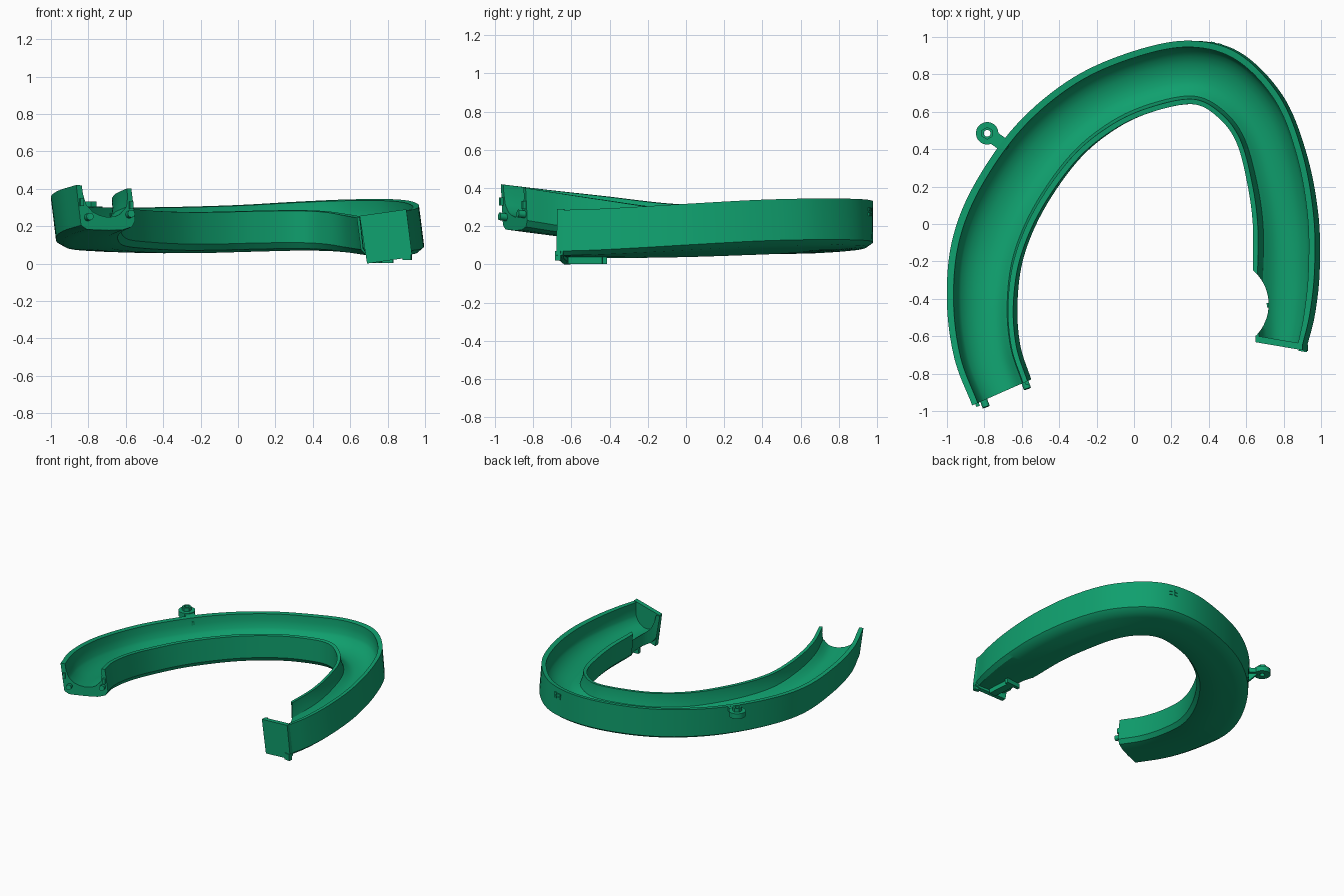
import bpy, bmesh, math
from mathutils import Vector, Matrix

if "Cube" in bpy.data.objects:
    bpy.data.objects.remove(bpy.data.objects["Cube"])

green = bpy.data.materials.new("green")
green.diffuse_color = (0.005, 0.35, 0.155, 1)
green.use_nodes = True
green.node_tree.nodes["Principled BSDF"].inputs["Base Color"].default_value = green.diffuse_color

# Rail stations: outer x, y, inner x, y, outer rim z, inner rim z, outward lean of the base
STATIONS = [
    (-.865, -.97, -.57, -.84, .42, .40, -.13),
    (-.96, -.72, -.63, -.65, .39, .37, -.13),
    (-1, -.42, -.645, -.42, .357, .335, -.13),
    (-.975, -.1, -.605, -.17, .32, .30, -.1),
    (-.86, .2, -.49, .09, .305, .285, -.08),
    (-.63, .53, -.3, .35, .30, .275, -.05),
    (-.33, .78, -.1, .51, .303, .275, -.02),
    (0, .925, .1, .6, .313, .28, 0),
    (.3, .98, .32, .64, .33, .282, 0),
    (.56, .91, .46, .56, .342, .275, .05),
    (.78, .68, .55, .43, .345, .26, .08),
    (.9, .38, .605, .22, .338, .25, .1),
    (.96, .05, .635, 0, .32, .245, .12),
    (.965, -.25, .635, -.25, .302, .245, .13),
    (.94, -.48, .635, -.45, .29, .25, .13),
    (.9, -.65, .65, -.62, .285, .253, .12),
]
# Channel cross-section: fraction from outer to inner wall, depth below the rim
SECTION = [(0, 0), (.10, 0), (.105, .05), (.14, .10), (.17, .115), (.25, .14), (.36, .155),
           (.5, .162), (.64, .155), (.74, .14), (.82, .115), (.87, .10), (.91, .05), (.92, 0),
           (1, 0), (1, .17), (.93, .205), (.75, .225), (.5, .232), (.25, .235), (.1, .235), (0, .215)]


def station(t):
    """Catmull-Rom blend of the stations."""
    n = len(STATIONS)
    i = min(int(t), n - 2)
    f = t - i
    b, c = STATIONS[i], STATIONS[i + 1]
    a = STATIONS[i - 1] if i else [2 * p - q for p, q in zip(b, c)]
    d = STATIONS[i + 2] if i + 2 < n else [2 * q - p for p, q in zip(b, c)]
    return [.5 * (2 * q + (r - p) * f + (2 * p - 5 * q + 4 * r - s) * f * f
                  + (3 * q - p - 3 * r + s) * f ** 3) for p, q, r, s in zip(a, b, c, d)]


def track_point(t, u, depth):
    ox, oy, ix, iy, oz, iz, lean = station(t)
    o, i = Vector((ox, oy, oz)), Vector((ix, iy, iz))
    out = Vector((ox - ix, oy - iy, 0)).normalized()
    return o.lerp(i, u) + out * lean * depth - Vector((0, 0, depth))


def finish(name, bm):
    bmesh.ops.recalc_face_normals(bm, faces=bm.faces)
    me = bpy.data.meshes.new(name)
    bm.to_mesh(me)
    bm.free()
    ob = bpy.data.objects.new(name, me)
    me.materials.append(green)
    bpy.context.collection.objects.link(ob)
    return ob


def loft(name, rings):
    bm = bmesh.new()
    vs = [[bm.verts.new(p) for p in r] for r in rings]
    n = len(vs[0])
    for a, b in zip(vs, vs[1:]):
        for k in range(n):
            bm.faces.new((a[k], a[(k + 1) % n], b[(k + 1) % n], b[k]))
    bm.faces.new(vs[0])
    bm.faces.new(vs[-1][::-1])
    return finish(name, bm)


def cylinder(name, centre, axis, r, length, sides=24):
    bm = bmesh.new()
    rot = Vector(axis).to_track_quat('Z', 'Y').to_matrix().to_4x4()
    bmesh.ops.create_cone(bm, cap_ends=True, segments=sides, radius1=r, radius2=r,
                          depth=length, matrix=Matrix.Translation(centre) @ rot)
    return finish(name, bm)


def box(name, centre, size, angle=0):
    bm = bmesh.new()
    m = Matrix.Translation(centre) @ Matrix.Rotation(angle, 4, 'Z') @ Matrix.Diagonal((*size, 1))
    bmesh.ops.create_cube(bm, size=1, matrix=m)
    return finish(name, bm)


def cut(ob, cutter):
    mod = ob.modifiers.new("cut", 'BOOLEAN')
    mod.object, mod.operation, mod.solver = cutter, 'DIFFERENCE', 'EXACT'
    bpy.context.view_layer.objects.active = ob
    bpy.ops.object.modifier_apply(modifier=mod.name)
    bpy.data.objects.remove(cutter)


# Swept channel with a round side exit before the closed end
STEPS = 120
last = len(STATIONS) - 1
track = loft("track", [[track_point(last * k / STEPS, u, d) for u, d in SECTION]
                       for k in range(STEPS + 1)])
cut(track, cylinder("exit_cutter", (.48, -.43, .2), (0, 0, 1), .24, 1, 64))

# End plate closing the channel
outline = [(.65, .255), (.90, .29), (.93, .05), (.90, .03), (.69, 0)]
loft("end_plate", [[(x, y - .17 * (x - .65), z) for x, z in outline] for y in (-.632, -.597)])
box("plate_edge", (.905, -.667, .045), (.045, .03, .05), -.17)

# Foot rib under the closed end
box("foot_rib", (.79, -.52, .02), (.06, .2, .035), .08)
box("foot_crossbar", (.77, -.43, .02), (.12, .025, .035), .08)

# Connector pegs and tabs on the open end
along = (track_point(0, .5, 0) - track_point(.1, .5, 0)).normalized()
for name, u, d in (("outer_peg", .14, .17), ("inner_peg", .9, .14)):
    cylinder(name, track_point(0, u, d) + along * .008, along, .02, .06, 16)
for name, u, d in (("outer_tab", .05, .09), ("inner_tab", .95, .09)):
    box(name, track_point(0, u, d), (.02, .035, .04), .38)

# Support bracket: ring, arm, gusset and nut
hub = Vector((-.785, .485, .285))
ring = cylinder("bracket_ring", hub, (0, 0, 1), .06, .04, 32)
cut(ring, cylinder("hole_cutter", hub, (0, 0, 1), .018, .2, 16))
nut = cylinder("bracket_nut", hub + Vector((0, 0, .033)), (0, 0, 1), .034, .03, 6)
cut(nut, cylinder("hole_cutter", hub, (0, 0, 1), .018, .2, 16))
box("bracket_arm", (-.725, .443, .282), (.10, .07, .034), -.62)
side = Vector((.58, .81, 0)) * .012
wedge = [Vector((-.76, .468, .27)), Vector((-.675, .407, .27)), Vector((-.675, .407, .17))]
loft("bracket_gusset", [[p + side * s for p in wedge] for s in (-1, 1)])

# Small raised squares on the outer wall
for k, t in enumerate((8.45, 8.6)):
    p, q = track_point(t, 0, .07), track_point(t + .05, 0, .07)
    for j, d in enumerate((.05, .075)):
        box(f"wall_mark_{k}_{j}", track_point(t, 0, d), (.022, .012, .018),
            math.atan2(q.y - p.y, q.x - p.x))

# Smooth shading with sharp edges kept
bpy.ops.object.select_all(action='SELECT')
bpy.context.view_layer.objects.active = track
bpy.ops.object.shade_smooth_by_angle(angle=math.radians(30))
